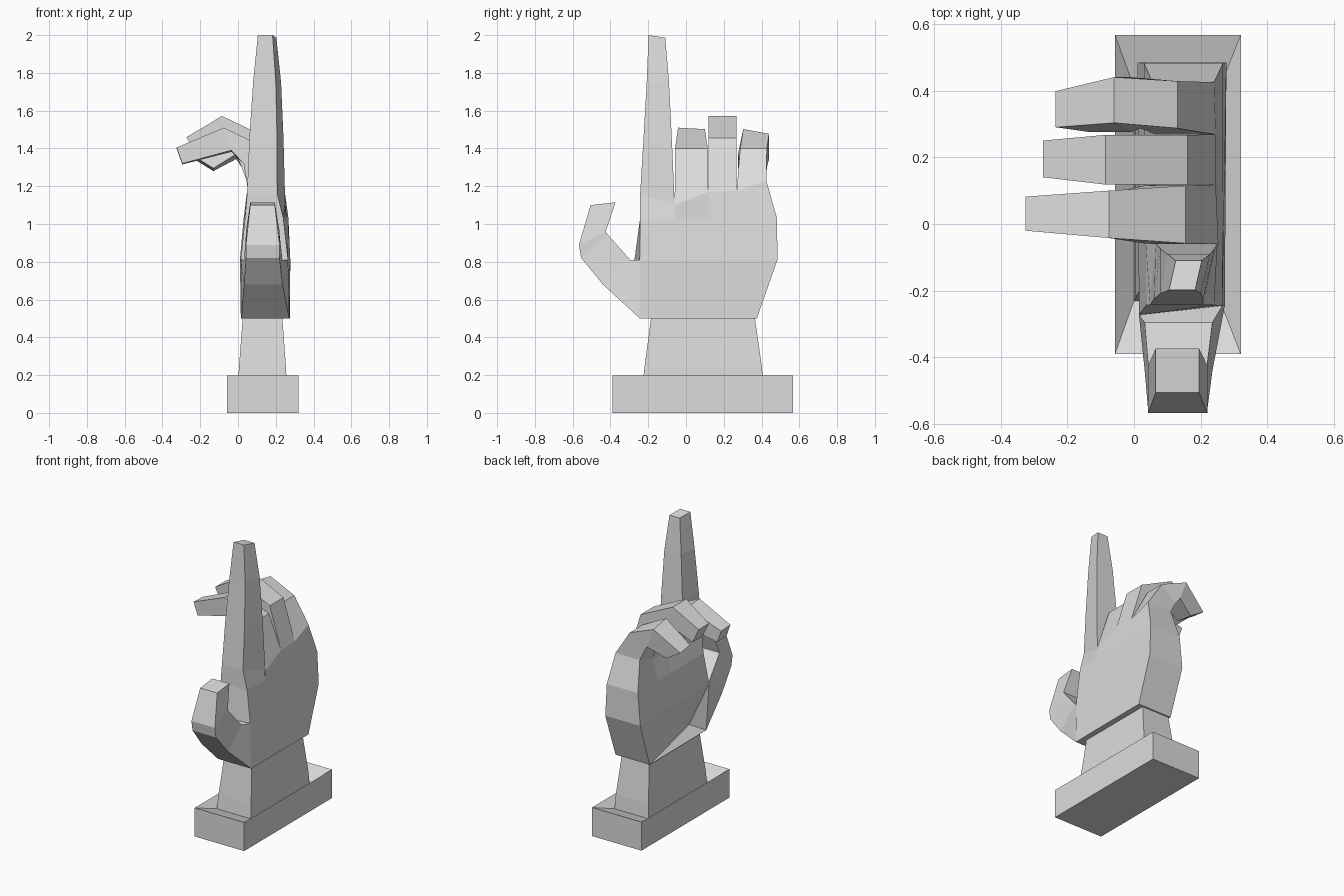
import bpy, bmesh

if "Cube" in bpy.data.objects:
    bpy.data.objects.remove(bpy.data.objects["Cube"])

grey = bpy.data.materials.new("plaster grey")
grey.diffuse_color = (0.72, 0.72, 0.72, 1)
grey.use_nodes = True
grey.node_tree.nodes["Principled BSDF"].inputs["Base Color"].default_value = grey.diffuse_color


def add_object(name, bm):
    mesh = bpy.data.meshes.new(name)
    bm.to_mesh(mesh)
    bm.free()
    mesh.materials.append(grey)
    ob = bpy.data.objects.new(name, mesh)
    bpy.context.collection.objects.link(ob)
    return ob


def loft(name, rings, start=False, end=True, skip=()):
    """Skin four-cornered sections; skip holds (segment, edge) joints left open."""
    bm = bmesh.new()
    loops = [[bm.verts.new(p) for p in ring] for ring in rings]
    for s, (a, b) in enumerate(zip(loops, loops[1:])):
        for i in range(4):
            j = (i + 1) % 4
            if (s, i) not in skip:
                bm.faces.new((a[i], a[j], b[j], b[i]))
    if start:
        bm.faces.new(loops[0][::-1])
    if end:
        bm.faces.new(loops[-1])
    return add_object(name, bm)


def fan(name, rim, centre):
    """Triangles from a closed rim to one centre point."""
    bm = bmesh.new()
    vs = [bm.verts.new(p) for p in rim]
    c = bm.verts.new(centre)
    for a, b in zip(vs, vs[1:] + vs[:1]):
        bm.faces.new((a, b, c))
    return add_object(name, bm)


def level(z, y0, y1, front, back, slant=0, skew=0):
    """Horizontal section; front and back hold the x range at each y."""
    return [(front[0], y0 - skew, z), (front[1], y0, z),
            (back[1], y1, z + slant), (back[0], y1, z + slant)]


def curl(outer, inner, y0, y1, drop=0, roll=0):
    """Finger section between an outer and an inner (x, z) point."""
    return [(inner[0], y0 - roll, inner[1]), (outer[0], y0, outer[1]),
            (outer[0], y1, outer[1] - drop), (inner[0], y1, inner[1] - drop)]


def bend(outer, inner, x0, x1):
    """Thumb section between an outer and an inner (y, z) point."""
    return [(x0, *outer), (x1, *outer), (x1, *inner), (x0, *inner)]


def root(y0, y1):
    """Slice of the palm's top section between two y values."""
    def span(y):
        t = (y + 0.243) / 0.725
        return (0.037 - 0.007 * t, 0.24 + 0.027 * t)
    return level(1.03, y0, y1, span(y0), span(y1))


# Plinth with a shallow dip around the wrist
FOOT = level(0.145, -0.23, 0.41, (0.0, 0.258), (0.0, 0.258))
loft("plinth", [level(z, -0.39, 0.567, (-0.057, 0.32), (-0.057, 0.32)) for z in (0, 0.197)]
     + [FOOT], start=True, end=False)

# Wrist and palm, open where the thumb, fingers and hollow join
HEEL = level(0.50, -0.245, 0.375, (0.018, 0.272), (0.015, 0.275))
MID = level(0.81, -0.245, 0.484, (0.015, 0.265), (0.01, 0.277), skew=0.028)
loft("palm", [FOOT,
              level(0.24, -0.22, 0.402, (0.005, 0.254), (0.005, 0.254)),
              level(0.50, -0.185, 0.365, (0.025, 0.235), (0.025, 0.235)),
              HEEL, MID, root(-0.243, 0.482)], end=False, skip={(3, 0), (3, 3)})
fan("palm_hollow", [HEEL[3], HEEL[0], MID[0], MID[3]], (0.08, -0.15, 0.56))

# Raised index finger
loft("index_finger", [root(-0.243, -0.06),
                      level(1.16, -0.243, -0.06, (0.048, 0.208), (0.065, 0.25), slant=-0.06),
                      level(1.45, -0.225, -0.075, (0.060, 0.207), (0.08, 0.241)),
                      level(1.75, -0.208, -0.090, (0.080, 0.200), (0.10, 0.228)),
                      level(2.00, -0.198, -0.110, (0.105, 0.183), (0.125, 0.203), slant=-0.014)],
     skip={(0, 2)})

# Three curled fingers
loft("middle_finger", [root(-0.06, 0.118),
                       level(1.10, -0.06, 0.118, (0.065, 0.253), (0.07, 0.245), slant=0.07),
                       curl((0.155, 1.40), (0.030, 1.32), -0.058, 0.115),
                       curl((-0.075, 1.51), (-0.035, 1.39), -0.042, 0.100, drop=0.008),
                       curl((-0.325, 1.405), (-0.295, 1.32), -0.020, 0.082, drop=0.005)],
     skip={(0, 0), (0, 2)})
loft("ring_finger", [root(0.118, 0.268),
                     level(1.17, 0.118, 0.268, (0.07, 0.245), (0.065, 0.245), slant=0.005),
                     curl((0.160, 1.455), (0.035, 1.37), 0.118, 0.267),
                     curl((-0.085, 1.572), (-0.045, 1.45), 0.118, 0.267),
                     curl((-0.272, 1.46), (-0.225, 1.36), 0.140, 0.250)],
     skip={(0, 0), (0, 2)})
loft("little_finger", [root(0.268, 0.482),
                       level(1.175, 0.268, 0.425, (0.065, 0.245), (0.055, 0.24), slant=0.055),
                       curl((0.130, 1.40), (0.020, 1.30), 0.287, 0.428),
                       curl((-0.060, 1.503), (-0.010, 1.37), 0.303, 0.440, drop=0.026, roll=0.028),
                       curl((-0.235, 1.36), (-0.130, 1.295), 0.290, 0.398, drop=0.015, roll=0.015)],
     skip={(0, 0)})

# Thumb hooking outwards and up
loft("thumb", [[HEEL[0], HEEL[1], MID[1], MID[0]],
               bend((-0.440, 0.68), (-0.295, 0.81), 0.032, 0.235),
               bend((-0.555, 0.82), (-0.415, 0.945), 0.042, 0.220),
               bend((-0.567, 0.89), (-0.425, 0.96), 0.042, 0.220),
               bend((-0.505, 1.10), (-0.373, 1.115), 0.065, 0.195)])
